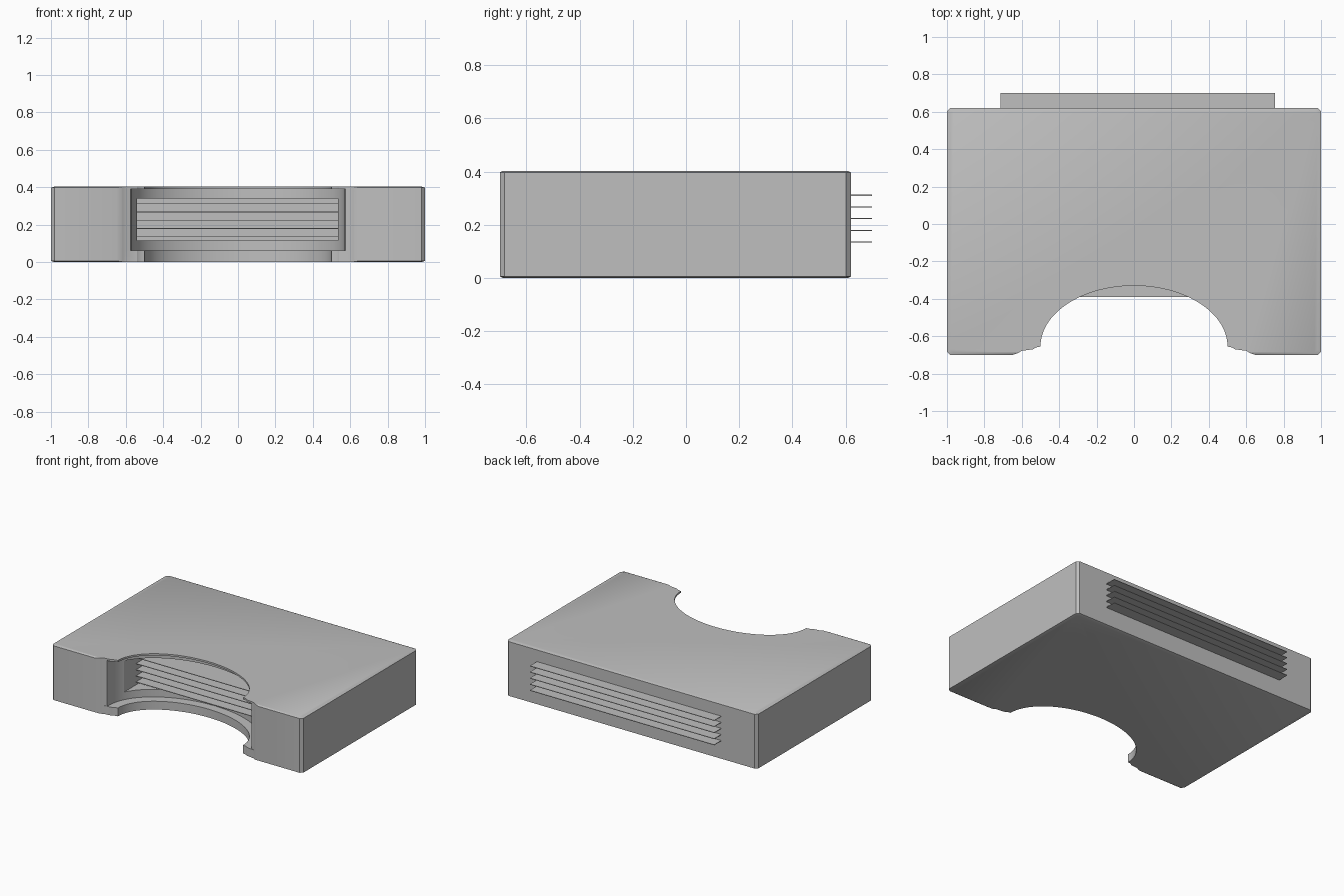
import bpy, bmesh, math

if "Cube" in bpy.data.objects:
    bpy.data.objects.remove(bpy.data.objects["Cube"])

grey = bpy.data.materials.new("light_grey")
grey.use_nodes = True
grey.diffuse_color = (0.52, 0.52, 0.52, 1)
grey.node_tree.nodes["Principled BSDF"].inputs["Base Color"].default_value = (0.52, 0.52, 0.52, 1)


def loft(name, rings):
    """Closed solid through a stack of matching outlines."""
    bm = bmesh.new()
    loops = [[bm.verts.new(p) for p in ring] for ring in rings]
    n = len(loops[0])
    for a, b in zip(loops, loops[1:]):
        for i in range(n):
            j = (i + 1) % n
            bm.faces.new((a[i], a[j], b[j], b[i]))
    bm.faces.new(loops[0][::-1])
    bm.faces.new(loops[-1])
    bmesh.ops.recalc_face_normals(bm, faces=bm.faces)
    mesh = bpy.data.meshes.new(name)
    bm.to_mesh(mesh)
    bm.free()
    mesh.materials.append(grey)
    obj = bpy.data.objects.new(name, mesh)
    bpy.context.collection.objects.link(obj)
    return obj


def prism(name, outline, z0, z1):
    return loft(name, [[(x, y, z) for x, y in outline] for z in (z0, z1)])


def box(name, x0, x1, y0, y1, z0, z1):
    return prism(name, [(x0, y0), (x1, y0), (x1, y1), (x0, y1)], z0, z1)


def bay(rx, ry, cy, shoulder):
    """Half ellipse open to the front, with mirrored stepped shoulders."""
    arc = [(rx * math.cos(math.pi * i / 40), cy + ry * math.sin(math.pi * i / 40))
           for i in range(41)]
    return shoulder + arc + [(-x, y) for x, y in reversed(shoulder)]


def cut(target, cutter):
    mod = target.modifiers.new("cut", 'BOOLEAN')
    mod.operation = 'DIFFERENCE'
    mod.solver = 'EXACT'
    mod.object = cutter
    bpy.ops.object.select_all(action='DESELECT')
    bpy.context.view_layer.objects.active = target
    target.select_set(True)
    bpy.ops.object.modifier_apply(modifier=mod.name)
    bpy.data.objects.remove(cutter)


# Housing: block with chamfered corners and slim top and bottom bevels
c = 0.018
corner = [(1 - c, 0.66), (1, 0.66 - c)]
quarter = corner + [(x, -y) for x, y in reversed(corner)]
outline = quarter + [(-x, y) for x, y in reversed(quarter)]
housing = loft("housing", [[(x * s, y * s - 0.04, z) for x, y in outline]
                           for s, z in ((0.982, 0), (1, 0.006), (1, 0.397), (0.982, 0.403))])

# Round bay through the full height, leaving a lip above and below
cut(housing, prism("bay_cutter", bay(0.5, 0.325, -0.655, [
    (0.65, -0.8), (0.65, -0.7), (0.62, -0.69), (0.6, -0.678), (0.54, -0.67), (0.525, -0.66)]),
    -0.1, 0.5))

# Wider recess between the lips
cut(housing, prism("recess_cutter", bay(0.57, 0.385, -0.65, [
    (0.62, -0.8), (0.62, -0.69), (0.6, -0.678), (0.575, -0.67)]), 0.06, 0.39))

# Rectangular window in the recess wall
cut(housing, box("window_cutter", -0.54, 0.535, -0.62, 0.1, 0.115, 0.34))
bpy.ops.object.shade_smooth_by_angle(angle=math.radians(25))

# Thin plates running from the window out through the back
for i in range(5):
    z = 0.135 + i * 0.044
    box(f"cooling_fin_{i + 1}", -0.715, 0.755, -0.39, 0.70, z - 0.002, z + 0.002)
